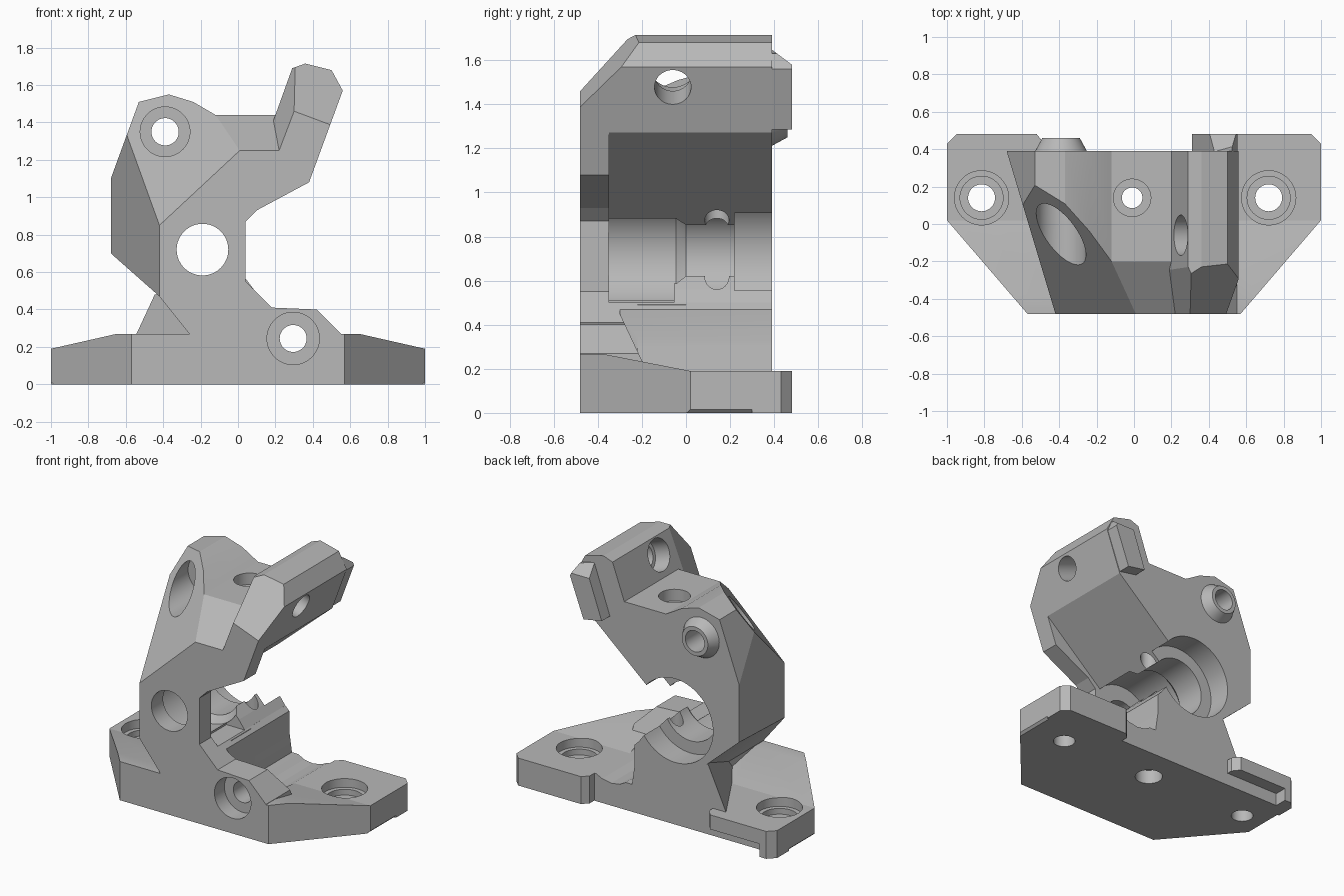
import bpy, bmesh, math
from mathutils import Vector, Matrix

cube = bpy.data.objects.get("Cube")
if cube:
    bpy.data.objects.remove(cube, do_unlink=True)

grey = bpy.data.materials.new("plain_grey")
grey.use_nodes = True
tone = (0.48, 0.48, 0.48, 1)
grey.diffuse_color = tone
grey.node_tree.nodes["Principled BSDF"].inputs["Base Color"].default_value = tone

FRONT, BACK, LIP = -0.48, 0.39, 0.48


def finish(name, bm):
    bmesh.ops.recalc_face_normals(bm, faces=bm.faces)
    mesh = bpy.data.meshes.new(name)
    bm.to_mesh(mesh)
    bm.free()
    mesh.materials.append(grey)
    ob = bpy.data.objects.new(name, mesh)
    bpy.context.collection.objects.link(ob)
    return ob


def prism(name, pts, lo, hi, axis="y"):
    """Extrude an outline along y (x,z points) or along z (x,y points)."""
    bm = bmesh.new()
    put = (lambda p, d: (p[0], d, p[1])) if axis == "y" else (lambda p, d: (p[0], p[1], d))
    face = bm.faces.new([bm.verts.new(put(p, lo)) for p in pts])
    new = bmesh.ops.extrude_face_region(bm, geom=[face])["geom"]
    move = Vector(put((0, 0), hi - lo))
    bmesh.ops.translate(bm, vec=move, verts=[v for v in new if isinstance(v, bmesh.types.BMVert)])
    return finish(name, bm)


def lathe(name, x, z, steps, count=64):
    """Turned shape about a y axis from (radius, y) steps."""
    bm = bmesh.new()
    rings = [[bm.verts.new((x + r * math.cos(math.tau * i / count), y,
                            z + r * math.sin(math.tau * i / count))) for i in range(count)]
             for r, y in steps]
    for a, b in zip(rings, rings[1:]):
        for i in range(count):
            j = (i + 1) % count
            bm.faces.new((a[i], a[j], b[j], b[i]))
    bm.faces.new(rings[0])
    bm.faces.new(rings[-1])
    return finish(name, bm)


def rod(name, a, b, r1, r2=None):
    """Round bar or cone between two points."""
    a, b = Vector(a), Vector(b)
    turn = (b - a).to_track_quat("Z", "Y").to_matrix().to_4x4()
    bm = bmesh.new()
    bmesh.ops.create_cone(bm, cap_ends=True, segments=48, radius1=r1,
                          radius2=r1 if r2 is None else r2, depth=(b - a).length,
                          matrix=Matrix.Translation((a + b) / 2) @ turn)
    return finish(name, bm)


def boolean(ob, tool, mode):
    mod = ob.modifiers.new("join", "BOOLEAN")
    mod.operation, mod.solver, mod.object = mode, "EXACT", tool
    bpy.context.view_layer.objects.active = ob
    bpy.ops.object.modifier_apply(modifier=mod.name)
    bpy.data.objects.remove(tool, do_unlink=True)


def add(ob, tool):
    boolean(ob, tool, "UNION")


def cut(ob, tool):
    boolean(ob, tool, "DIFFERENCE")


def slice_off(ob, point, normal):
    """Remove everything beyond a plane."""
    n = Vector(normal).normalized()
    bm = bmesh.new()
    bmesh.ops.create_cube(bm, size=4, matrix=Matrix.Translation(Vector(point) + n * 2)
                          @ n.to_track_quat("Z", "Y").to_matrix().to_4x4())
    cut(ob, finish("slicer", bm))


# Trunk with its faceted shoulder
body = prism("bracket_body", [
    (-.26, .1), (-.26, .27), (-.42, .47), (-.68, .70), (-.68, 1.1), (-.53, 1.51),
    (-.37, 1.55), (-.24, 1.51), (-.12, 1.44), (.512, 1.44), (.38, 1.08), (.1, .93),
    (.04, .87), (.04, .55), (.18, .41), (.42, .4), (.55, .27), (.55, .1)], FRONT, BACK)
slice_off(body, (-.42, FRONT, .85), (-.68, -.81, .73))
slice_off(body, (-.42, FRONT, .85), (-1, -.3, 0))
slice_off(body, (0, FRONT, 1.25), (0, -.68, 1))

# Raised arm with sloping nose and a lip at the rear
arm = prism("arm", [(.2, 1.44), (.29, 1.69), (.36, 1.715), (.5, 1.68), (.56, 1.57),
                    (.38, 1.08), (.15, 1.05), (.13, 1.25)], FRONT, BACK)
slice_off(arm, (.3, FRONT, 1.46), (.35, -1.04, .94))
slice_off(arm, (.22, FRONT, 1.25), (-.0525, -.0205, .02))
add(body, arm)
lip = prism("arm_lip", [(.43, 1.65), (.525, 1.63), (.553, 1.56), (.45, 1.285), (.31, 1.31)], .3, LIP)
slice_off(lip, (0, LIP, 1.58), (0, .6, .8))
add(body, lip)

# Gusset between trunk and base
gusset = prism("gusset", [(-.62, .1), (-.45, .48), (-.3, .5), (-.1, .12)], FRONT + .05, BACK)
slice_off(gusset, (-.58, BACK, .19), (-.86, -.5, .4))
add(body, gusset)

# Opening under the arm, with a clear space behind the front foot
cut(body, prism("opening", [(-.05, .5), (-.05, .838), (.46, 1.28), (.9, 1.28), (.9, .5)], -.35, 1))
foot_gap = prism("foot_gap", [(.12, .05), (.12, .6), (.9, .6), (.9, .05)], -.3, 1)
slice_off(foot_gap, (0, -.3, .45), (0, -.17, -.08))
cut(body, foot_gap)

# Cushion that carries the lower half of the bore
add(body, prism("cushion", [(-.25, .35), (-.12, .68), (-.01, .62), (.045, .56), (.092, .497),
                            (.125, .3), (.16, .05), (-.2, .05)], -.055, BACK))
add(body, prism("cushion_front", [(-.1, .35), (-.1, .48), (.1, .492), (.126, .3), (.161, .05),
                                  (-.1, .05)], -.22, 0))

# Base plate: low at the rear, ramped towards the front, tapered front corners
base = prism("base", [(-1, .015), (-.985, 0), (.985, 0), (1, .015), (1, .19), (-1, .19)],
             FRONT, BACK)
ramp = prism("ramp", [(-1, .1), (1, .1), (1, .268), (-1, .268)], FRONT, .02)
slice_off(ramp, (0, .02, .19), (0, .195, 1))
add(base, ramp)
for side in (-1, 1):
    slice_off(base, (side * .57, FRONT, 0), (side * .5, -.43, 0))
add(body, base)

# Rear lips on the base
add(body, prism("left_lip", [(.43, .3), (.43, .44), (.47, LIP), (.95, LIP), (1, .43), (1, .3)],
                0, .19, "z"))
add(body, prism("right_lip", [(-.48, .3), (-.48, .43), (-.52, LIP), (-.95, LIP), (-1, .43),
                              (-1, .3)], .09, .19, "z"))
add(body, prism("right_tab", [(-.9, .3), (-.9, LIP), (-.95, LIP), (-1, .43), (-1, .3)],
                0, .12, "z"))

# Shallow dip beside the cushion
dip = prism("dip", [(.13, .32), (.145, .25), (.18, .195), (.235, .165), (.3, .155), (.37, .168),
                    (.42, .193), (.5, .32)], -.31, 1)
slice_off(dip, (0, -.3, .45), (0, -.17, -.08))
cut(body, dip)

# Stepped main bore
cut(body, lathe("bore", -.19, .72, [(.138, -.6), (.138, -.352), (.25, -.352), (.25, -.045),
                                    (.205, 0), (.205, .22), (.29, .22), (.29, .6)]))

# Shoulder screw: boss, socket, hole
add(body, rod("boss", (-.39, .35, 1.35), (-.39, .46, 1.35), .16, .1))
cut(body, rod("socket", (-.39, -1, 1.35), (-.39, .2, 1.35), .133))
cut(body, rod("hole", (-.39, -1, 1.35), (-.39, 1, 1.35), .073))

# Lower screw
cut(body, rod("socket", (.295, -1, .245), (.295, -.37, .245), .14))
cut(body, rod("hole", (.295, -1, .245), (.295, -.1, .245), .072))

# Long vertical screw
cut(body, lathe_free := rod("hole", (-.01, .14, -.1), (-.01, .14, 1.6), .055))
cut(body, rod("socket", (-.01, .14, 1.36), (-.01, .14, 1.6), .1))
cut(body, rod("socket", (-.01, .14, -.1), (-.01, .14, .1), .09))

# Hole across the arm
mid, along = Vector((.52, -.06, 1.48)), Vector((.94, 0, -.345))
cut(body, rod("hole", mid - along * .5, mid + along * .3, .083))
cut(body, rod("socket", mid - along * .5, mid - along * .17, .108))

# Base mounting holes
for x in (-.815, .72):
    cut(body, rod("hole", (x, .14, -.1), (x, .14, .5), .072))
    cut(body, rod("socket", (x, .14, .09), (x, .14, .15), .115))
    cut(body, rod("socket", (x, .14, .13), (x, .14, .5), .145))

# Shading
bpy.ops.object.select_all(action="DESELECT")
body.select_set(True)
bpy.context.view_layer.objects.active = body
bpy.ops.object.shade_smooth_by_angle(angle=0.25)
